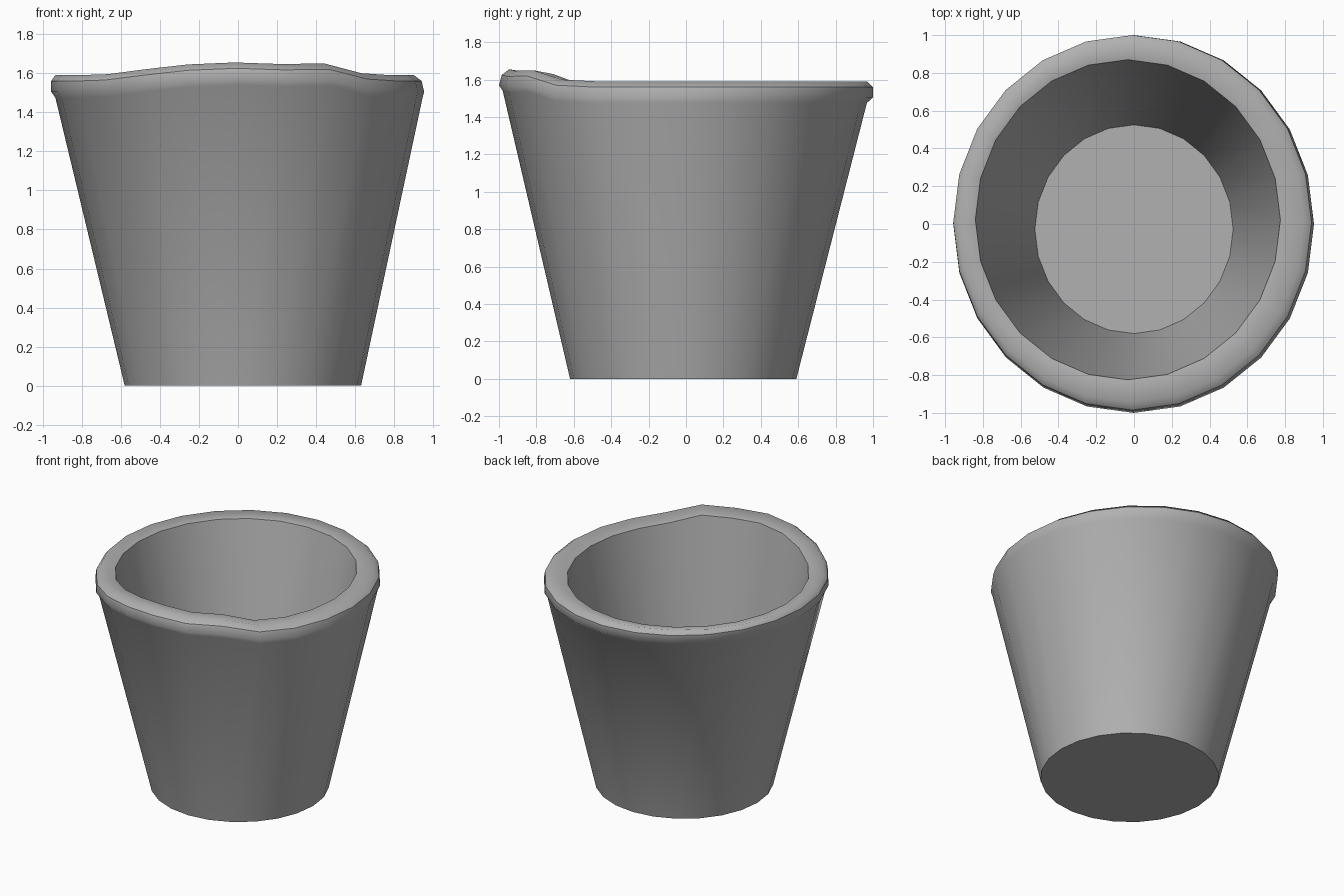
import bpy, bmesh
from math import sin, cos, radians

if "Cube" in bpy.data.objects:
    bpy.data.objects.remove(bpy.data.objects["Cube"])

N = 24
# Height added to the rim at each 15 degree step from the front
RAISE = {-3: 0.005, -2: 0.03, -1: 0.055, 0: 0.065, 1: 0.057, 2: 0.06, 3: 0.01}

# Cross-section rings: x min, x max, y min, y max, z, follows raised lip, sharp
RINGS = [
    (-0.58, 0.63, -0.62, 0.59, 0.0, 0, 1),       # base
    (-0.935, 0.945, -0.98, 0.967, 1.475, 1, 0),  # top of outer wall
    (-0.957, 0.953, -1.0, 1.0, 1.505, 1, 0),     # lip underside
    (-0.957, 0.94, -0.985, 1.0, 1.56, 1, 1),     # lip outer edge
    (-0.935, 0.90, -0.945, 0.97, 1.59, 1, 0),    # lip crest
    (-0.84, 0.775, -0.825, 0.87, 1.57, 1, 1),    # lip inner edge
    (-0.525, 0.525, -0.58, 0.525, 0.10, 0, 1),   # inside floor
]


def add_ring(bm, x0, x1, y0, y1, z, raised):
    verts = []
    for i in range(N):
        a = radians(-90 + i * 360 / N)
        k = i if i <= N // 2 else i - N
        x = (x0 + x1) / 2 + (x1 - x0) / 2 * cos(a)
        y = (y0 + y1) / 2 + (y1 - y0) / 2 * sin(a)
        verts.append(bm.verts.new((x, y, z + raised * RAISE.get(k, 0))))
    return verts


# Pot: lofted through the rings, closed by the base and floor
bm = bmesh.new()
loops = [add_ring(bm, *r[:6]) for r in RINGS]
for lo, hi in zip(loops, loops[1:]):
    for i in range(N):
        j = (i + 1) % N
        bm.faces.new((lo[i], lo[j], hi[j], hi[i]))
bm.faces.new(loops[0][::-1])
bm.faces.new(loops[-1])
bmesh.ops.recalc_face_normals(bm, faces=bm.faces)

# Smooth shading with creases along the sharp rings
for face in bm.faces:
    face.smooth = True
for ring, loop in zip(RINGS, loops):
    for i in range(N):
        bm.edges.get((loop[i], loop[(i + 1) % N])).smooth = not ring[6]

mesh = bpy.data.meshes.new("tapered_pot")
bm.to_mesh(mesh)
bm.free()
pot = bpy.data.objects.new("tapered_pot", mesh)
bpy.context.collection.objects.link(pot)

# Dark grey colour
grey = bpy.data.materials.new("dark_grey")
grey.diffuse_color = (0.44, 0.44, 0.44, 1)
grey.use_nodes = True
grey.node_tree.nodes["Principled BSDF"].inputs["Base Color"].default_value = grey.diffuse_color
mesh.materials.append(grey)
